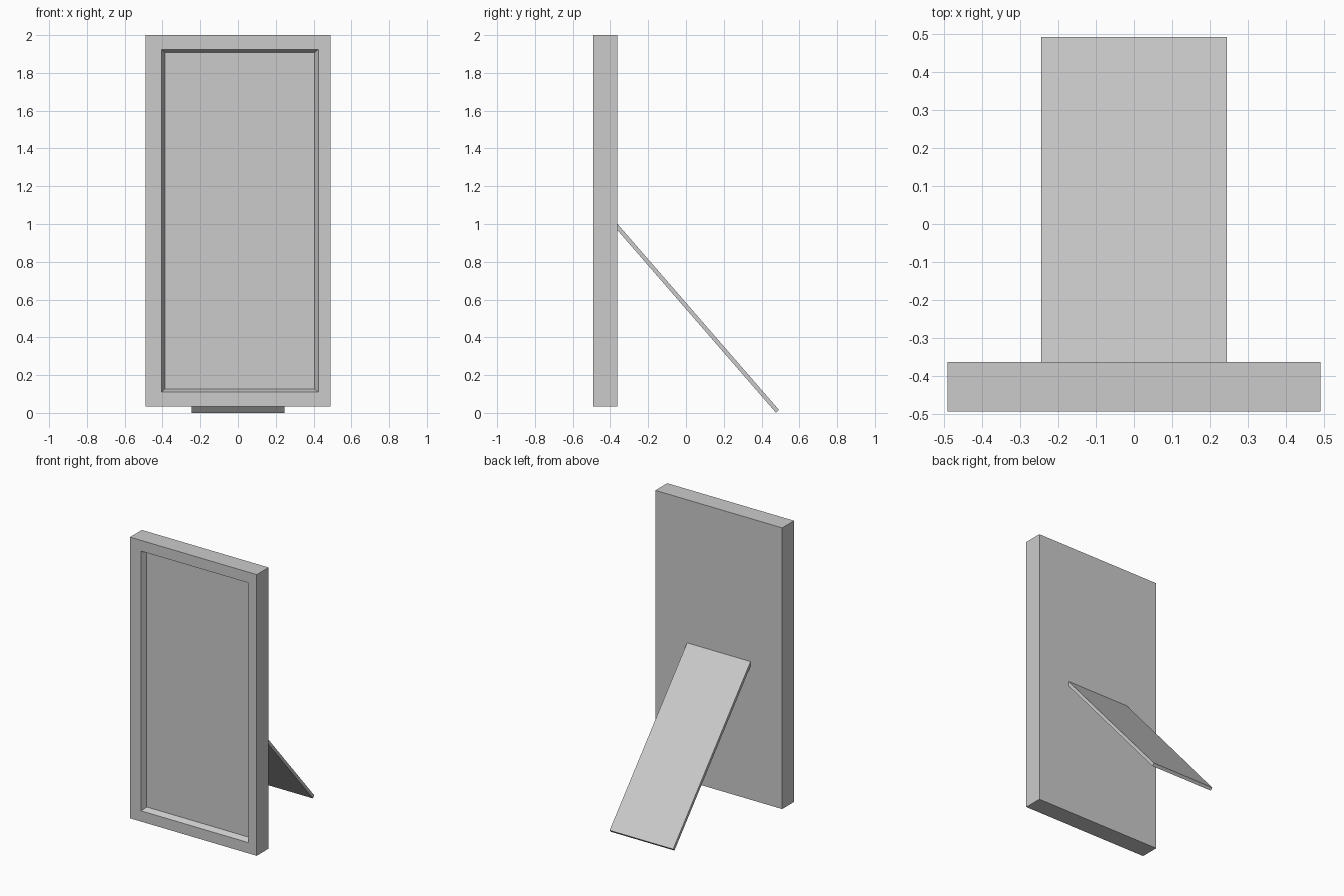
import bpy, bmesh
from mathutils import Vector

if "Cube" in bpy.data.objects:
    bpy.data.objects.remove(bpy.data.objects["Cube"])


def make_object(name, bm):
    bmesh.ops.recalc_face_normals(bm, faces=bm.faces)
    mesh = bpy.data.meshes.new(name)
    bm.to_mesh(mesh)
    bm.free()
    obj = bpy.data.objects.new(name, mesh)
    bpy.context.collection.objects.link(obj)
    return obj


def rectangle(bm, x0, x1, z0, z1, y):
    return [bm.verts.new((x, y, z)) for x, z in
            ((x0, z0), (x1, z0), (x1, z1), (x0, z1))]


def bridge(bm, a, b):
    for i in range(4):
        j = (i + 1) % 4
        bm.faces.new((a[i], a[j], b[j], b[i]))


# Frame: nested rectangles from the back, around the border, into the recess
bm = bmesh.new()
loops = [rectangle(bm, *r) for r in (
    (-0.49, 0.49, 0.035, 2.0, -0.362),
    (-0.49, 0.49, 0.035, 2.0, -0.493),
    (-0.405, 0.425, 0.11, 1.925, -0.493),
    (-0.387, 0.405, 0.127, 1.907, -0.455))]
for a, b in zip(loops, loops[1:]):
    bridge(bm, a, b)
bm.faces.new(loops[0])
bm.faces.new(loops[-1])
make_object("frame", bm)

# Back support: slanted board, side profile (y, z) extruded across x
bm = bmesh.new()
profile = ((-0.362, 1.0), (0.492, 0.016), (0.477, 0.0), (-0.362, 0.967))
face = bm.faces.new([bm.verts.new((-0.245, y, z)) for y, z in profile])
new = bmesh.ops.extrude_face_region(bm, geom=[face])["geom"]
bmesh.ops.translate(bm, vec=Vector((0.49, 0, 0)),
                    verts=[v for v in new if isinstance(v, bmesh.types.BMVert)])
make_object("back_support", bm)
